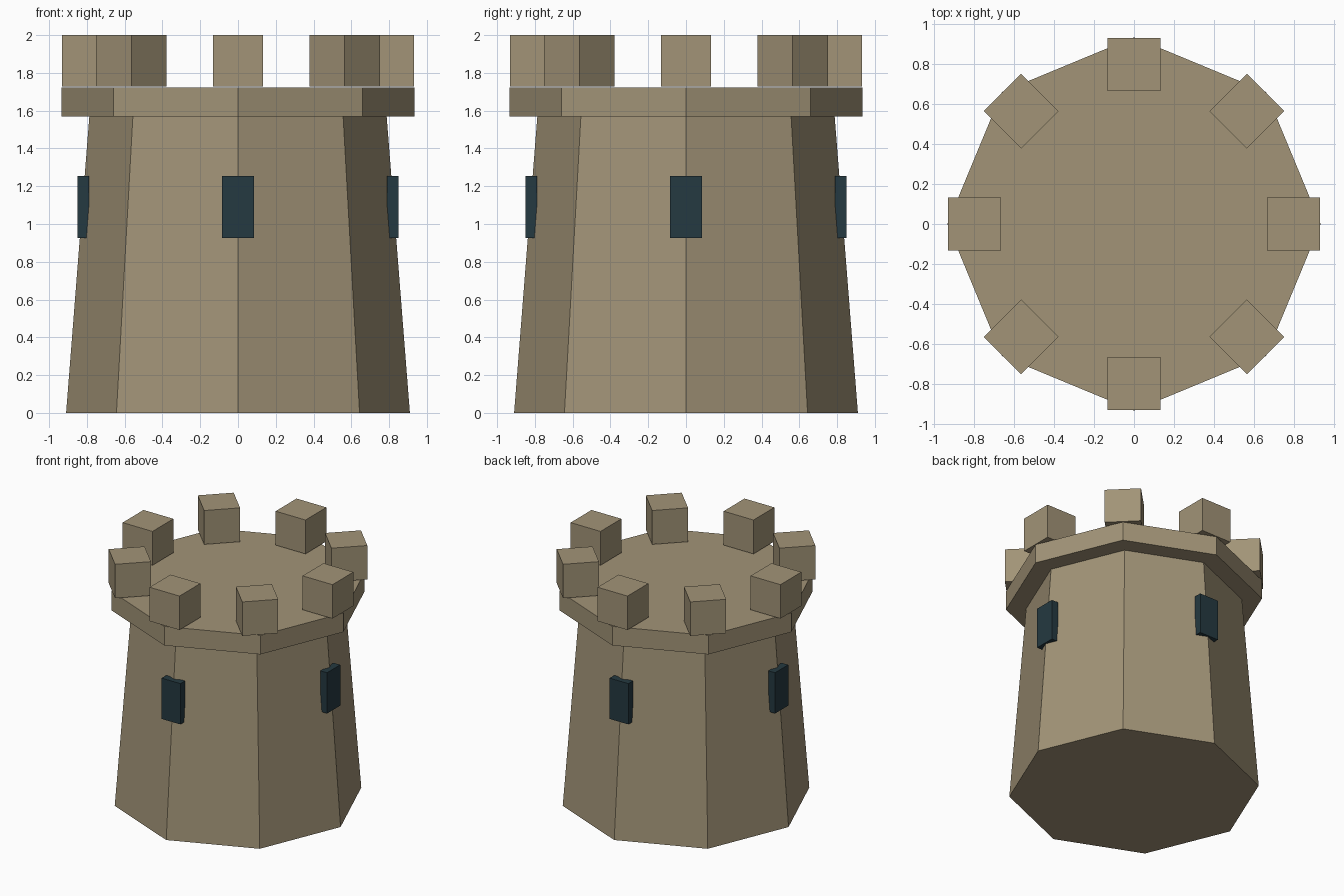
import bpy
from math import cos, sin, pi
from mathutils import Matrix

cube = bpy.data.objects.get("Cube")
if cube:
    bpy.data.objects.remove(cube, do_unlink=True)


def make_material(name, colour):
    mat = bpy.data.materials.new(name)
    mat.use_nodes = True
    mat.diffuse_color = colour
    mat.node_tree.nodes["Principled BSDF"].inputs["Base Color"].default_value = colour
    return mat


stone = make_material("sandy stone", (0.36, 0.295, 0.185, 1))
shutter = make_material("dark blue slate", (0.018, 0.041, 0.052, 1))


def octagon(name, r_bottom, r_top, z_bottom, z_top):
    """Eight-sided drum with a corner pointing to the front."""
    bpy.ops.mesh.primitive_cone_add(
        vertices=8, radius1=r_bottom, radius2=r_top, depth=z_top - z_bottom,
        location=(0, 0, (z_bottom + z_top) / 2))
    obj = bpy.context.object
    obj.name = name
    obj.data.materials.append(stone)


def ring_of_blocks(name, count, mat, r_inner, r_outer, width, z_bottom, z_top):
    """Equal blocks around the tower, each facing outward."""
    radius = (r_inner + r_outer) / 2
    for i in range(count):
        angle = 2 * pi * i / count
        bpy.ops.mesh.primitive_cube_add(
            size=1, rotation=(0, 0, angle),
            location=(radius * cos(angle), radius * sin(angle), (z_bottom + z_top) / 2))
        obj = bpy.context.object
        obj.name = f"{name}_{i + 1}"
        obj.data.transform(Matrix.Diagonal((r_outer - r_inner, width, z_top - z_bottom, 1)))
        obj.data.materials.append(mat)


# Tapered tower and overhanging platform
octagon("tower_wall", 0.91, 0.787, 0, 1.57)
octagon("platform", 0.934, 0.934, 1.57, 1.722)

# Battlements and windows
ring_of_blocks("battlement", 8, stone, 0.666, 0.931, 0.265, 1.728, 2.0)
ring_of_blocks("window", 4, shutter, 0.79, 0.849, 0.167, 0.926, 1.253)
